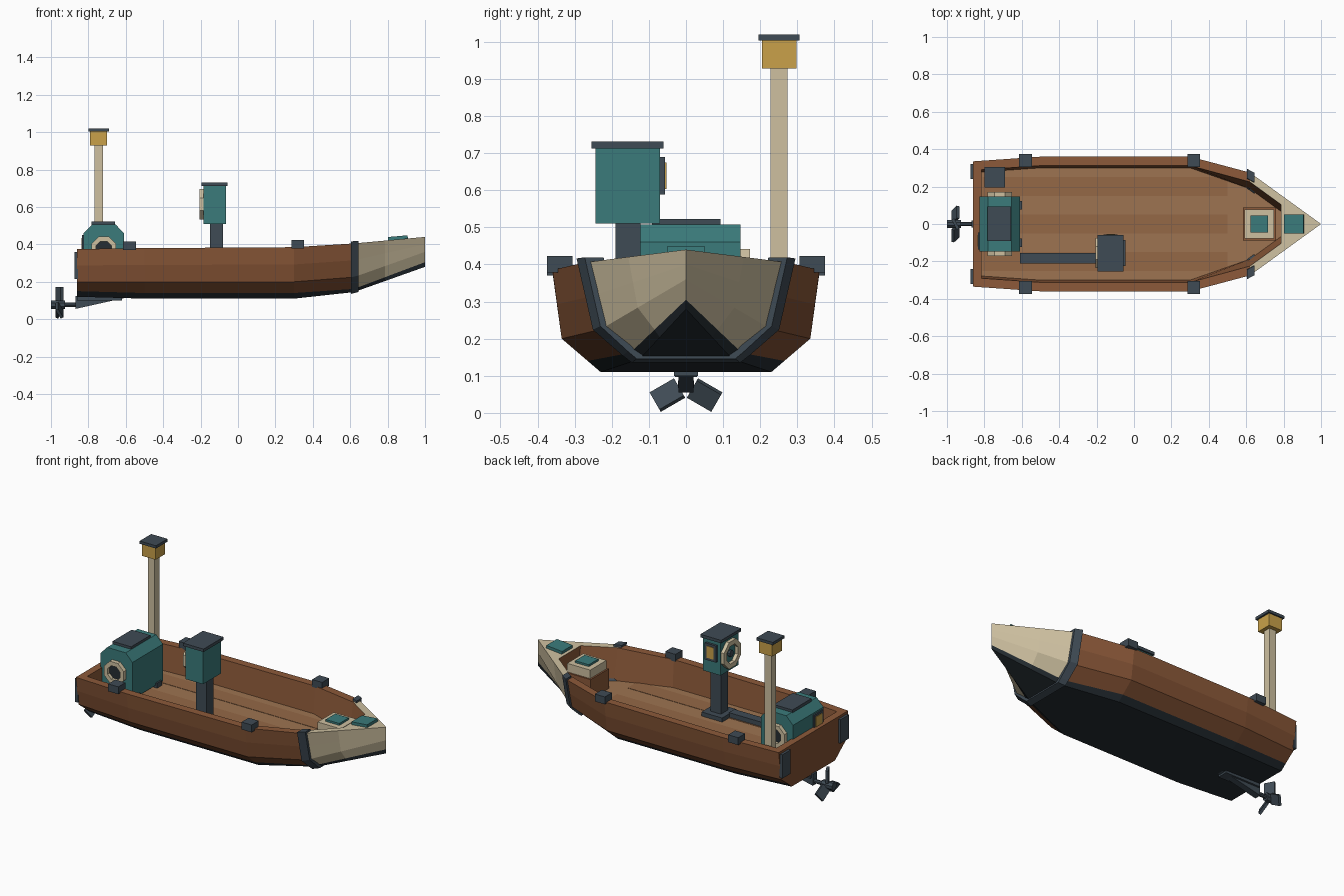
import bpy, bmesh, math
from mathutils import Matrix, Vector

if "Cube" in bpy.data.objects:
    bpy.data.objects.remove(bpy.data.objects["Cube"])


def material(name, code):
    m = bpy.data.materials.new(name)
    rgb = [((code >> s) & 255) / 255 for s in (16, 8, 0)]
    m.diffuse_color = [c ** 2.2 for c in rgb] + [1]
    m.use_nodes = True
    m.node_tree.nodes["Principled BSDF"].inputs["Base Color"].default_value = m.diffuse_color
    return m


BROWN, BROWN2 = material("timber", 0x8b5a3c), material("timber_dark", 0x7f5136)
FLOOR, FLOOR2 = material("deck_light", 0x9c7352), material("deck_dark", 0x936848)
TEAL, DARK = material("teal", 0x3d7a7a), material("iron", 0x414c55)
CREAM, GOLD = material("cream", 0xcdbf9f), material("brass", 0xc8a04b)
BLACK = material("underside", 0x2a3136)


def build(name, faces, mats):
    """faces: list of (points, material index)"""
    bm = bmesh.new()
    for pts, mi in faces:
        bm.faces.new([bm.verts.new(p) for p in pts]).material_index = mi
    bmesh.ops.remove_doubles(bm, verts=bm.verts, dist=1e-5)
    bmesh.ops.recalc_face_normals(bm, faces=bm.faces)
    me = bpy.data.meshes.new(name)
    bm.to_mesh(me)
    bm.free()
    for m in mats:
        me.materials.append(m)
    ob = bpy.data.objects.new(name, me)
    bpy.context.collection.objects.link(ob)
    return ob


def prism(name, a, b, mat):
    """solid between two matching point loops"""
    n = len(a)
    f = [(a, 0), (b, 0)]
    f += [([a[i], a[(i + 1) % n], b[(i + 1) % n], b[i]], 0) for i in range(n)]
    return build(name, f, [mat])


def box(name, x, y, z, mat, rot=None):
    c = Vector((sum(x) / 2, sum(y) / 2, sum(z) / 2))
    loops = [[Vector((px, py, pz)) - c for px, py in
              ((x[0], y[0]), (x[1], y[0]), (x[1], y[1]), (x[0], y[1]))] for pz in z]
    ob = prism(name, *loops, mat)
    ob.matrix_world = Matrix.Translation(c) @ (rot or Matrix())
    return ob


def circle(axis, at, cu, cz, r, n=8):
    pts = []
    for i in range(n):
        t = 2 * math.pi * (i + .5) / n
        u, z = cu + r * math.cos(t), cz + r * math.sin(t)
        pts.append((at, u, z) if axis == 'x' else (u, at, z))
    return pts


def ring(name, axis, a, b, cu, cz, r, ri, mat, n=8):
    o0, o1 = circle(axis, a, cu, cz, r, n), circle(axis, b, cu, cz, r, n)
    i0, i1 = circle(axis, a, cu, cz, ri, n), circle(axis, b, cu, cz, ri, n)
    f = []
    for k in range(n):
        j = (k + 1) % n
        for p, q in ((o0, o1), (o1, i1), (i1, i0), (i0, o0)):
            f.append(([p[k], p[j], q[j], q[k]], 0))
    return build(name, f, [mat])


def disc(name, axis, a, b, cu, cz, r, mat, n=8):
    return prism(name, circle(axis, a, cu, cz, r, n), circle(axis, b, cu, cz, r, n), mat)


# Hull half sections: bottom, boot line, chine, gunwale as (y, z)
KEYS = [(-.86, [(.21, .12), (.245, .15), (.31, .2), (.335, .375)]),
        (-.5, [(.23, .11), (.265, .14), (.335, .2), (.36, .38)]),
        (.3, [(.23, .11), (.265, .14), (.335, .2), (.36, .385)]),
        (.62, [(.125, .145), (.15, .162), (.23, .225), (.275, .405)]),
        (1.0, [(0, .28), (0, .305), (0, .36), (0, .44)])]


def section(x):
    for (x0, a), (x1, b) in zip(KEYS, KEYS[1:]):
        if x <= x1:
            t = (x - x0) / (x1 - x0)
            return [(p[0] + (q[0] - p[0]) * t, p[1] + (q[1] - p[1]) * t) for p, q in zip(a, b)]


FZ = .22
XS = [-.86, -.5, .3, .62, .785, 1.0]
outer = []
for x in XS:
    s = section(x)
    mid = ((s[2][0] + s[3][0]) / 2, (s[2][1] + s[3][1]) / 2)
    outer.append([(x, y, z) for y, z in [(0, s[0][1])] + s[:3] + [mid, s[3]]])
rim = [(-.815, .29), (-.5, .312), (.3, .312), (.62, .225), (.785, .105)]
inner = [[(x, y, outer[i][5][2]), (x, y - .012 - .025 * (x > .5), FZ), (x, 0, FZ)]
         for i, (x, y) in enumerate(rim)]
half = []
strip_mats = [4, 4, 1, 1, 0]
for i in range(5):
    a, b = outer[i], outer[i + 1]
    for j in range(5):
        mi = strip_mats[j] if i < 3 or j < 2 else 3
        half.append(([a[j], b[j], b[j + 1], a[j + 1]], mi))
    if i < 4:
        p, q = inner[i], inner[i + 1]
        half.append(([a[5], b[5], q[0], p[0]], 0 if i < 3 else 3))
        half.append(([p[0], q[0], q[1], p[1]], 0))
        half.append(([p[1], q[1], q[2], p[2]], 2))
# transom, its rail, bulkhead and bow deck
top = lambda p: (p[0], 0, p[2])
half.append((outer[0] + [top(outer[0][5])], 1))
half.append(([outer[0][5], inner[0][0], top(inner[0][0]), top(outer[0][5])], 0))
half.append((inner[0] + [top(inner[0][0])], 0))
half.append((inner[4] + [top(inner[4][0])], 0))
half.append(([outer[4][5], outer[5][5], top(inner[4][0]), inner[4][0]], 3))
# drop coincident points where the sides meet at the stem, then mirror
faces = []
for pts, mi in half:
    u = [p for k, p in enumerate(pts) if (Vector(p) - Vector(pts[k - 1])).length > 1e-6]
    if len(u) > 2:
        faces += [(u, mi), ([(x, -y, z) for x, y, z in u], mi)]
build("hull", faces, [BROWN, BROWN2, FLOOR, CREAM, BLACK])

# Alternate floor planks
for y in (-.2, 0, .2):
    box("floor_plank", (-.81, .5), (y - .05, y + .05), (FZ - .01, FZ + .002), FLOOR2)


# Iron rib where the bow cap joins the hull
def rib(x):
    s = section(x)
    out = [(x, y + .016, z + d) for (y, z), d in zip(s, (-.008, -.006, 0, .012))]
    ins = [(x, s[3][0] - .035, s[3][1] + .012), (x, s[2][0] - .02, s[2][1] + .02),
           (x, s[0][0] - .01, s[0][1] + .012)]
    left = [(px, -y, z) for px, y, z in out]
    return out + ins + [(px, -y, z) for px, y, z in reversed(ins)] + left[::-1]


prism("bow_rib", rib(.605), rib(.645), DARK)

# Fittings repeated on both sides
for s in (-1, 1):
    for x, z in ((-.58, .37), (.32, .378)):
        box("cleat", (x - .034, x + .034), (s * .34 - .034, s * .34 + .034), (z, z + .045), DARK)
    box("transom_plate", (-.875, -.855), (s * .28 - .04, s * .28 + .04), (.215, .36), DARK)
    box("engine_foot", (-.835, -.6), (s * .1 - .022, s * .1 + .022), (FZ, .25), DARK)
    a, b = sorted((s * .14, s * .172))
    ring("engine_flywheel", 'y', a, b, -.718, .375, .072, .045, CREAM)
    a, b = sorted((s * .14, s * .152))
    disc("flywheel_core", 'y', a, b, -.718, .375, .05, BLACK)

# Engine
prof = [(-.825, .235), (-.61, .235), (-.61, .46), (-.655, .507), (-.78, .507), (-.825, .46)]
prism("engine", [(x, -.147, z) for x, z in prof], [(x, .147, z) for x, z in prof], TEAL)
box("engine_lid", (-.783, -.657), (-.092, .093), (.5, .522), DARK)
box("engine_panel_frame", (-.833, -.82), (-.135, -.045), (.33, .45), DARK)
box("engine_panel", (-.837, -.82), (-.12, -.06), (.345, .435), GOLD)

# Funnel
box("funnel", (-.768, -.722), (.228, .274), (FZ, .94), CREAM)
box("funnel_collar", (-.79, -.7), (.205, .298), (.928, 1.003), GOLD)
box("funnel_cap", (-.8, -.69), (.195, .306), (1.003, 1.02), DARK)

# Helm console
box("console_base", (-.185, -.045), (-.225, -.085), (FZ, .245), DARK)
box("console_post", (-.15, -.08), (-.19, -.122), (.24, .52), DARK)
box("console_box", (-.185, -.065), (-.244, -.07), (.51, .715), TEAL)
box("console_cap", (-.195, -.055), (-.254, -.06), (.713, .731), DARK)
box("console_panel_frame", (-.163, -.087), (-.075, -.056), (.588, .69), DARK)
box("console_panel", (-.148, -.102), (-.075, -.053), (.603, .675), GOLD)
ring("steering_wheel", 'x', -.206, -.185, -.155, .615, .088, .058, CREAM)
disc("wheel_hub", 'x', -.2, -.18, -.155, .615, .02, DARK)
box("control_duct", (-.61, -.18), (-.21, -.156), (FZ, .25), DARK)

# Bow locker and deck hatch
box("locker_base", (.582, .758), (-.088, .088), (FZ, .34), BROWN)
box("locker_lid", (.592, .748), (-.078, .078), (.33, .392), CREAM)
box("locker_hatch", (.624, .716), (-.046, .046), (.39, .404), TEAL)
box("bow_hatch", (.802, .908), (-.051, .051), (.42, .444), TEAL, Matrix.Rotation(math.radians(-5), 4, 'Y'))

# Skeg, shaft and propeller
skeg = [(-.87, .055), (-.87, .125), (-.6, .115)]
prism("skeg", [(x, -.02, z) for x, z in skeg], [(x, .02, z) for x, z in skeg], DARK)
box("skeg_plate", (-.86, -.62), (-.032, .032), (.1, .122), DARK)
disc("propeller_shaft", 'x', -.94, -.86, 0, .077, .012, DARK)
disc("propeller_hub", 'x', -1.0, -.925, 0, .077, .024, DARK)
for k in range(3):
    blade = box("propeller_blade", (-.008, .008), (-.03, .03), (-.038, .038), DARK)
    blade.matrix_world = (Matrix.Translation((-.955, 0, .077))
                          @ Matrix.Rotation(k * 2 * math.pi / 3, 4, 'X')
                          @ Matrix.Translation((0, 0, .058))
                          @ Matrix.Rotation(math.radians(28), 4, 'Z'))
